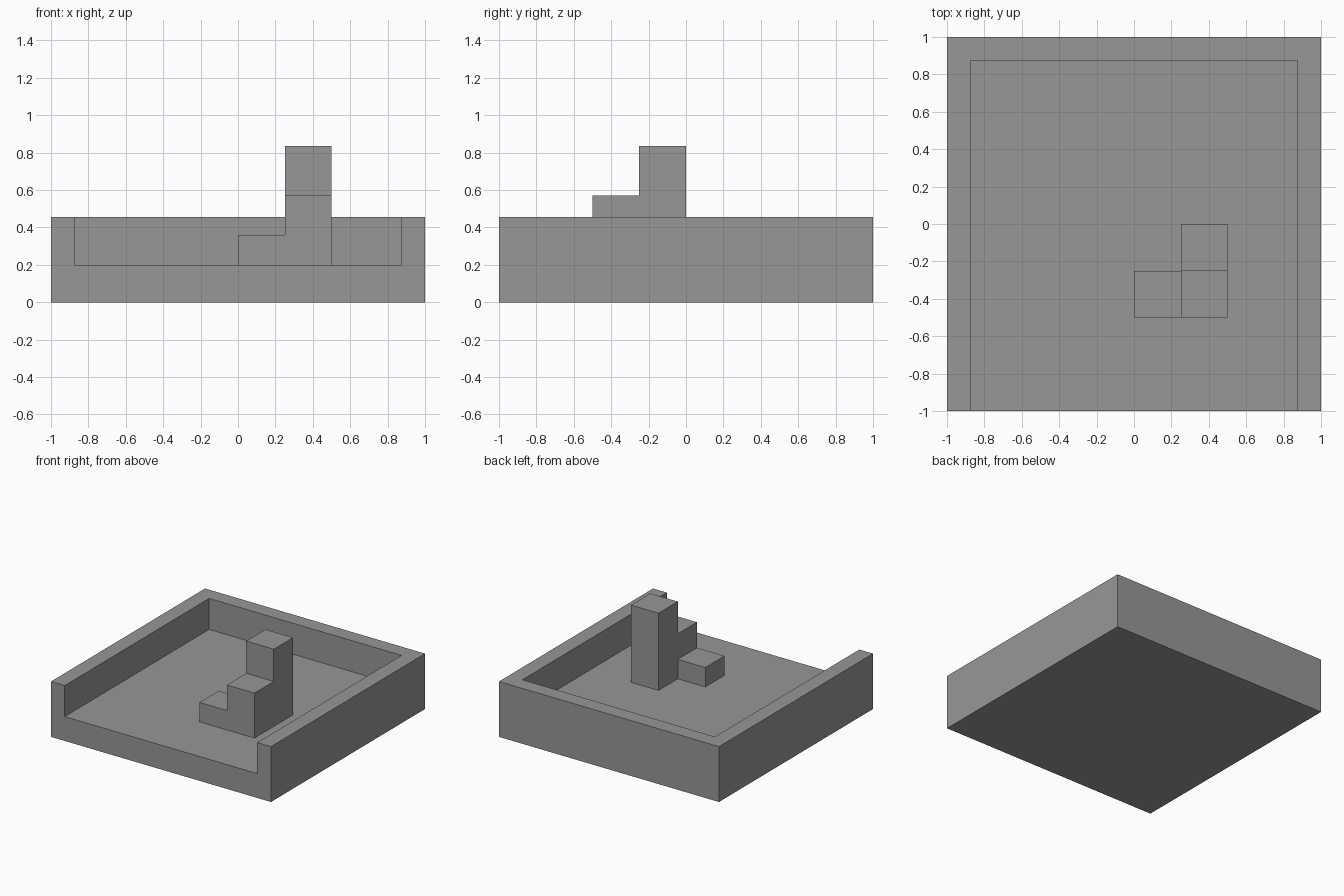
import bpy, bmesh
from mathutils import Vector

cube = bpy.data.objects.get("Cube")
if cube:
    bpy.data.objects.remove(cube, do_unlink=True)

gray = bpy.data.materials.new("plain_gray")
gray.use_nodes = True
color = (0.31, 0.31, 0.31, 1)
gray.diffuse_color = color
gray.node_tree.nodes["Principled BSDF"].inputs["Base Color"].default_value = color


def stepped_solid(name, outline, bottom, top, cuts, raises):
    """Prism whose top is cut along the given lines, then raised by rule."""
    bm = bmesh.new()
    base = bm.faces.new([bm.verts.new((x, y, bottom)) for x, y in outline])
    lid = bmesh.ops.extrude_face_region(bm, geom=[base], use_keep_orig=True)["geom"]
    for v in lid:
        if isinstance(v, bmesh.types.BMVert):
            v.co.z = top
    for axis, value in cuts:
        normal = Vector((axis == "x", axis == "y", 0))
        bmesh.ops.bisect_plane(bm, geom=bm.verts[:] + bm.edges[:] + bm.faces[:],
                               plane_co=normal * value, plane_no=normal)
    for level, height, rule in raises:
        faces = [f for f in bm.faces
                 if all(abs(v.co.z - level) < 0.001 for v in f.verts)
                 and rule(f.calc_center_median())]
        raised = bmesh.ops.extrude_face_region(bm, geom=faces)["geom"]
        for v in raised:
            if isinstance(v, bmesh.types.BMVert):
                v.co.z = height
    # Merge coplanar faces and orient them outwards
    bmesh.ops.dissolve_limit(bm, angle_limit=0.01, verts=bm.verts[:], edges=bm.edges[:])
    bmesh.ops.recalc_face_normals(bm, faces=bm.faces[:])
    mesh = bpy.data.meshes.new(name)
    bm.to_mesh(mesh)
    bm.free()
    mesh.materials.append(gray)
    obj = bpy.data.objects.new(name, mesh)
    bpy.context.collection.objects.link(obj)
    return obj


floor, rim, inner = 0.2, 0.455, 0.875

# Tray with walls on three sides, open at the front
stepped_solid("tray", [(-1, -1), (1, -1), (1, 1), (-1, 1)], 0, floor,
              [("x", -inner), ("x", inner), ("y", inner)],
              [(floor, rim, lambda c: abs(c.x) > inner or c.y > inner)])

# L-shaped stack of three steps rising towards the back
low, middle, high = 0.36, 0.57, 0.835
stepped_solid("corner_steps",
              [(0, -0.5), (0.5, -0.5), (0.5, 0), (0.25, 0), (0.25, -0.25), (0, -0.25)],
              floor, low, [("x", 0.25), ("y", -0.25)],
              [(low, middle, lambda c: c.x > 0.25),
               (middle, high, lambda c: c.y > -0.25)])
